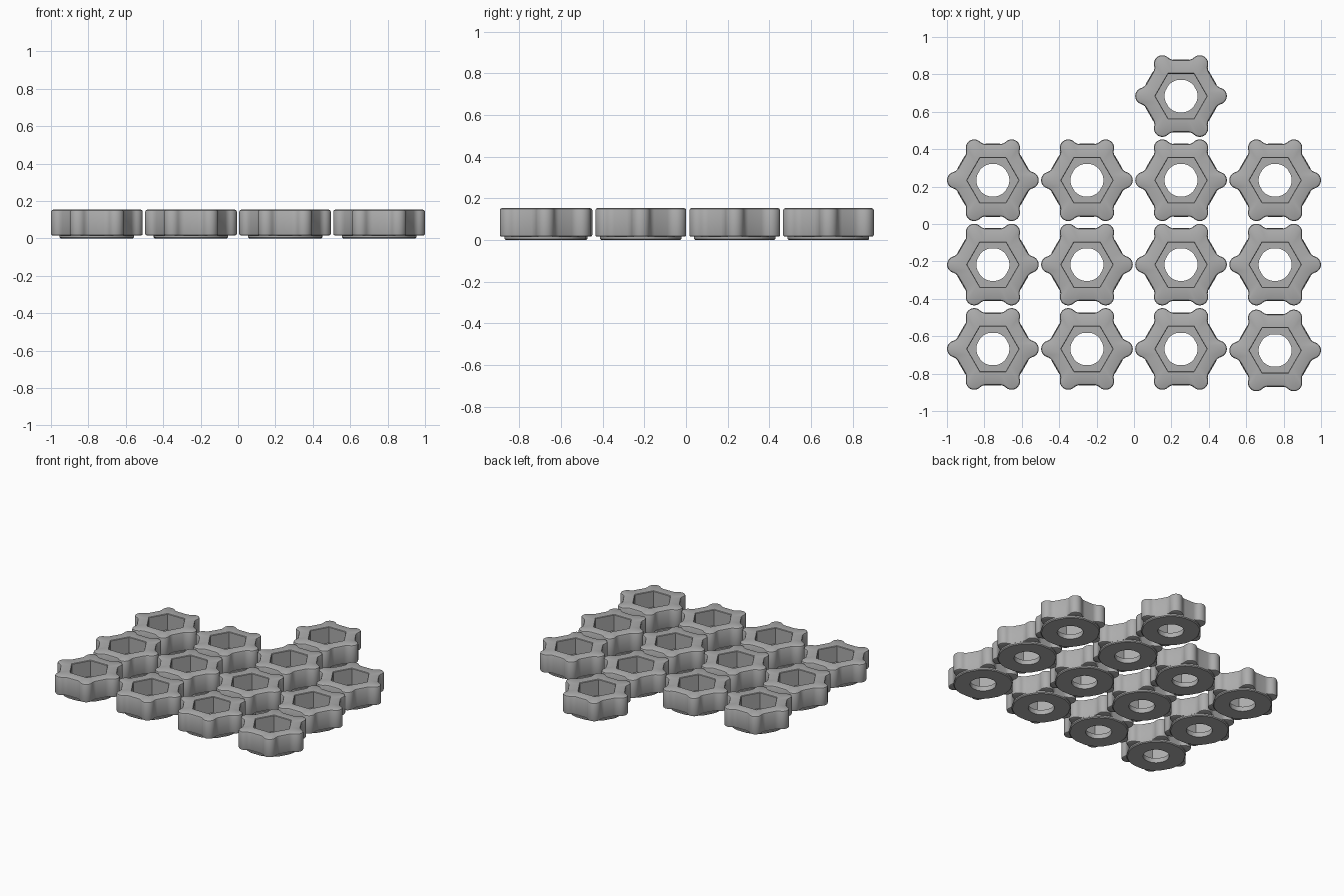
import bpy, bmesh, math
from math import sin, cos, pi

if "Cube" in bpy.data.objects:
    bpy.data.objects.remove(bpy.data.objects["Cube"])

grey = bpy.data.materials.new("plain grey")
grey.diffuse_color = (0.42, 0.42, 0.42, 1)
grey.use_nodes = True
grey.node_tree.nodes["Principled BSDF"].inputs["Base Color"].default_value = grey.diffuse_color


def lobed(d, z):
    """Six-lobed outline shrunk by d: lobe arc, concave fillet, flat, repeated."""
    r, ap, rf, c = 0.045 - d, 0.193 - d, 0.05 + d, 0.2
    # half a lobe, with the lobe pointing along +x and the flat at 30 degrees
    # lobe and fillet centres in a frame (u along the flat, v outward)
    lu, lv = c * sin(pi / 6), c * cos(pi / 6)
    fv = ap + rf
    fu = lu - math.sqrt((r + rf) ** 2 - (fv - lv) ** 2)
    touch = math.atan2(fv - lv, fu - lu)
    half = []
    for i in range(7):                       # lobe tip to fillet
        a = pi / 3 + (touch - pi / 3) * i / 6
        half.append((lu + r * cos(a), lv + r * sin(a)))
    for i in range(1, 6):                    # fillet to flat
        a = touch - pi + (pi / 2 - touch) * i / 5
        if i == 5:
            a = -pi / 2
        else:
            a = (touch - pi) + (-pi / 2 - (touch - pi)) * i / 5
        half.append((fu + rf * cos(a), fv + rf * sin(a)))
    # the run from one tip to just before the next, mirrored about the flat
    run = half + [(-u, v) for u, v in reversed(half[1:])]
    pts = []
    for k in range(6):
        t = k * pi / 3 - pi / 3
        for u, v in run:
            pts.append((u * cos(t) - v * sin(t), u * sin(t) + v * cos(t), z))
    return pts


angles = [math.atan2(y, x) for x, y, z in lobed(0, 0)]


def circle(r, z):
    return [(r * cos(a), r * sin(a), z) for a in angles]


def hexagon(ap, z):
    out = []
    for a in angles:
        r = ap / cos((a % (pi / 3)) - pi / 6)
        out.append((r * cos(a), r * sin(a), z))
    return out


# closed loft: hole, base boss, lobed grip, top, hexagonal pocket, pocket floor
rings = [
    circle(0.088, 0.035), circle(0.088, 0.0),
    circle(0.193, 0.0), circle(0.199, 0.006), circle(0.199, 0.016),
    lobed(0.008, 0.016), lobed(0.002, 0.019), lobed(0.0, 0.025),
    lobed(0.0, 0.143), lobed(0.003, 0.150), lobed(0.011, 0.154),
    hexagon(0.122, 0.154), hexagon(0.119, 0.150), hexagon(0.119, 0.035),
]
bm = bmesh.new()
loops = [[bm.verts.new(p) for p in ring] for ring in rings]
n = len(angles)
for i, low in enumerate(loops):
    high = loops[(i + 1) % len(loops)]
    for j in range(n):
        k = (j + 1) % n
        bm.faces.new((low[j], low[k], high[k], high[j]))
bmesh.ops.recalc_face_normals(bm, faces=bm.faces)
mesh = bpy.data.meshes.new("knob")
bm.to_mesh(mesh)
bm.free()
mesh.materials.append(grey)

# tray layout: three rows of four, plus one more behind
columns = (-0.7545, -0.2515, 0.2515, 0.7545)
spots = [(x, y) for y in (-0.668, -0.217, 0.234) for x in columns]
spots[3] = (0.7545, -0.676)
spots.append((0.2515, 0.684))
for i, (x, y) in enumerate(spots):
    knob = bpy.data.objects.new(f"knob_{i + 1}", mesh)
    knob.location = (x, y, 0)
    bpy.context.collection.objects.link(knob)

# smooth the shared mesh once
bpy.context.view_layer.objects.active = knob
knob.select_set(True)
bpy.ops.object.shade_smooth_by_angle(angle=math.radians(35))
